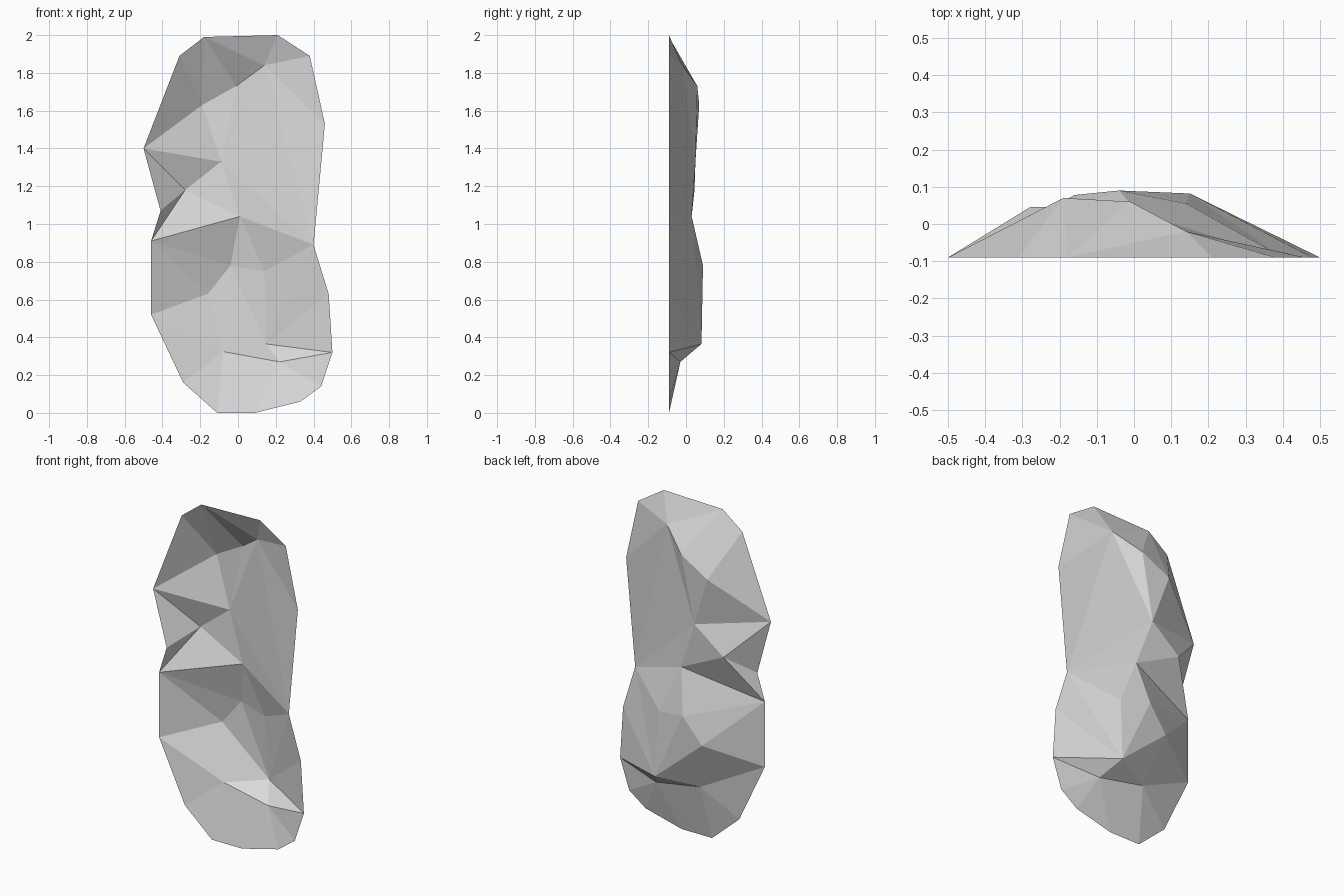
import bpy
import bmesh
from mathutils import Vector
from mathutils.geometry import delaunay_2d_cdt

# Remove the default cube
default_cube = bpy.data.objects.get("Cube")
if default_cube:
    bpy.data.objects.remove(default_cube, do_unlink=True)


def make_material(name, color):
    material = bpy.data.materials.new(name)
    material.use_nodes = True
    material.diffuse_color = color
    for node in material.node_tree.nodes:
        if node.type == "BSDF_PRINCIPLED":
            node.inputs["Base Color"].default_value = color
            node.inputs["Roughness"].default_value = 0.8
    return material


# Flat open rim of the shell, clockwise from the top (x, z)
RIM_DEPTH = -0.09
rim = [
    (-.18, 1.99), (.21, 2), (.38, 1.89), (.46, 1.53), (.4, .89), (.48, .63),
    (.5, .32), (.44, .14), (.33, .06), (.09, 0), (-.11, 0), (-.29, .16),
    (-.46, .52), (-.46, .91), (-.41, 1.07), (-.5, 1.4), (-.31, 1.89),
]

# Raised points on the back of the shell (x, y, z)
peaks = {
    "crown": (.14, -.02, 1.84),
    "brow": (-.01, .06, 1.73),
    "temple": (-.19, .07, 1.63),
    "hollow": (-.09, .05, 1.33),
    "notch": (-.28, .045, 1.18),
    "waist": (.01, .03, 1.04),
    "hump": (-.04, .09, .78),
    "flank": (.14, .055, .75),
    "shoulder": (-.16, .078, .63),
    "ledge": (-.08, -.02, .325),
    "toe": (.22, -.03, .27),
    "heel": (.15, .082, .365),
}

# Chains of ridges and valleys; numbers are rim corners, words are peaks
creases = [
    "0 crown 4 hollow 15 temple 0 brow hollow crown 3",
    "1 crown 2",
    "crown brow temple hollow notch waist 4 flank waist 13 notch 15",
    "hollow waist hump 13 shoulder 12 ledge shoulder hump flank heel hump",
    "shoulder heel ledge toe heel 6 toe 10 ledge 11",
    "4 heel 5",
    "7 toe 8",
    "9 toe",
    "14 notch",
    "16 temple",
]

points = [Vector((x, RIM_DEPTH, z)) for x, z in rim]
points += [Vector(p) for p in peaks.values()]
index = {str(i): i for i in range(len(rim))}
index.update({name: len(rim) + i for i, name in enumerate(peaks)})

# Rim loop plus crease chains become the edges of the facets
edges = [(i, (i + 1) % len(rim)) for i in range(len(rim))]
for chain in creases:
    ids = [index[word] for word in chain.split()]
    edges += list(zip(ids, ids[1:]))

flat = [Vector((p.x, p.z)) for p in points]
result = delaunay_2d_cdt(flat, edges, [], 1, 0.0001)
triangles, sources = result[2], result[3]

# Faceted shell, open at the front, outer side to the back
bm = bmesh.new()
verts = [bm.verts.new(p) for p in points]
for triangle in triangles:
    corners = [verts[sources[i][0]] for i in triangle]
    face = bm.faces.new(corners)
    face.normal_update()
    if face.normal.y < 0:
        face.normal_flip()
mesh = bpy.data.meshes.new("rock_shell")
bm.to_mesh(mesh)
bm.free()

shell = bpy.data.objects.new("rock_shell", mesh)
bpy.context.collection.objects.link(shell)
mesh.materials.append(make_material("pale_grey", (0.7, 0.7, 0.7, 1)))
